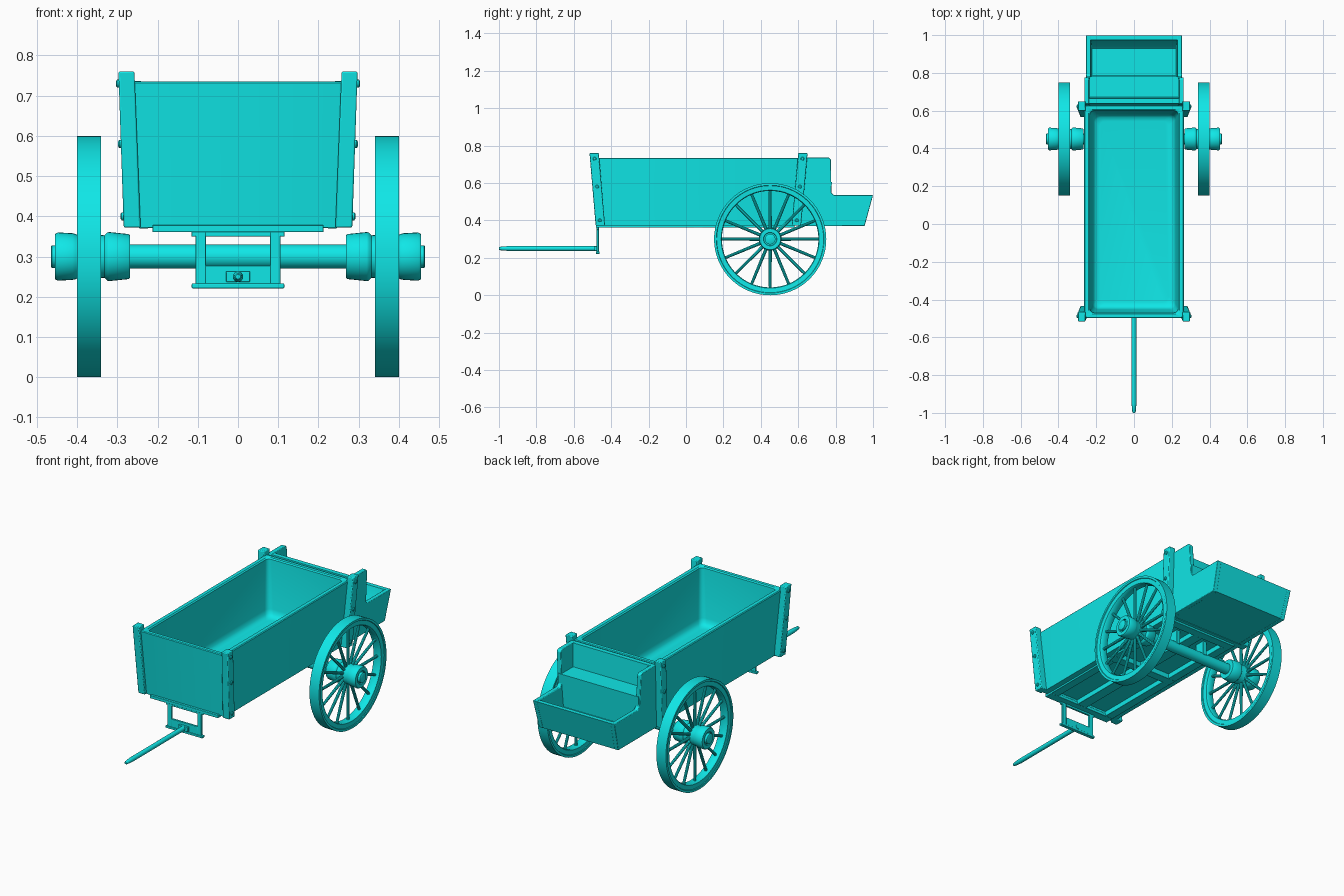
import bpy, bmesh, math
from mathutils import Matrix

if "Cube" in bpy.data.objects:
    bpy.data.objects.remove(bpy.data.objects["Cube"])

# single teal paint
paint = bpy.data.materials.new("teal_paint")
paint.diffuse_color = (0.005, 0.8, 0.8, 1)
paint.use_nodes = True
paint.node_tree.nodes["Principled BSDF"].inputs["Base Color"].default_value = paint.diffuse_color


def finish(name, bm, bevel=0.0):
    bmesh.ops.recalc_face_normals(bm, faces=bm.faces)
    me = bpy.data.meshes.new(name)
    bm.to_mesh(me)
    bm.free()
    me.materials.append(paint)
    ob = bpy.data.objects.new(name, me)
    bpy.context.collection.objects.link(ob)
    if bevel:
        m = ob.modifiers.new("bevel", 'BEVEL')
        m.width = bevel
        m.segments = 2
    bpy.ops.object.select_all(action='DESELECT')
    ob.select_set(True)
    bpy.context.view_layer.objects.active = ob
    bpy.ops.object.shade_smooth_by_angle(angle=math.radians(35))
    return ob


def loft(name, loops, closed=False):
    bm = bmesh.new()
    rings = [[bm.verts.new(p) for p in loop] for loop in loops]
    for a, b in zip(rings, rings[1:] + (rings[:1] if closed else [])):
        for i in range(len(a)):
            j = (i + 1) % len(a)
            bm.faces.new((a[i], a[j], b[j], b[i]))
    if not closed:
        bm.faces.new(rings[0])
        bm.faces.new(rings[-1])
    return finish(name, bm)


def rounded_ring(hx, y0, y1, z, r, n=5):
    pts = []
    for k, (cx, cy) in enumerate(((hx - r, y1 - r), (r - hx, y1 - r), (r - hx, y0 + r), (hx - r, y0 + r))):
        for i in range(n):
            a = (k + i / (n - 1)) * math.pi / 2
            pts.append((cx + r * math.cos(a), cy + r * math.sin(a), z))
    return pts


def lathe(name, profile, place, n=32, closed=False):
    """profile: (along, radius); place maps (along, u, v) to a point"""
    return loft(name, [[place(t, r * math.cos(2 * math.pi * i / n), r * math.sin(2 * math.pi * i / n))
                        for i in range(n)] for t, r in profile], closed)


def slab(name, profile, xa, xb, bevel=0.0):
    """side profile (y, z) spanned between two x functions of z"""
    bm = bmesh.new()
    a = [bm.verts.new((xa(z), y, z)) for y, z in profile]
    b = [bm.verts.new((xb(z), y, z)) for y, z in profile]
    bm.faces.new(a)
    bm.faces.new(b[::-1])
    for i in range(len(a)):
        j = (i + 1) % len(a)
        bm.faces.new((a[i], a[j], b[j], b[i]))
    return finish(name, bm, bevel)


def box(name, x0, x1, y0, y1, z0, z1, bevel=0.002):
    return slab(name, [(y0, z0), (y1, z0), (y1, z1), (y0, z1)], lambda z: x0, lambda z: x1, bevel)


# flared main body, open on top, recessed underneath
loft("cart_body", [
    rounded_ring(0.205, -0.435, 0.565, 0.39, 0.02),
    rounded_ring(0.21, -0.44, 0.57, 0.372, 0.02),
    rounded_ring(0.246, -0.468, 0.60, 0.372, 0.006),
    rounded_ring(0.264, -0.498, 0.628, 0.731, 0.012),
    rounded_ring(0.260, -0.494, 0.624, 0.735, 0.012),
    rounded_ring(0.240, -0.476, 0.606, 0.735, 0.02),
    rounded_ring(0.234, -0.470, 0.600, 0.729, 0.022),
    rounded_ring(0.220, -0.452, 0.583, 0.46, 0.03),
    rounded_ring(0.214, -0.446, 0.577, 0.437, 0.03),
    rounded_ring(0.202, -0.434, 0.565, 0.424, 0.03),
    rounded_ring(0.182, -0.414, 0.545, 0.42, 0.03)])


# rear footwell box with seat
def half_width(z):
    return 0.247 + (z - 0.37) * 0.045


slab("rear_seat_and_footwell", [(0.605, 0.371), (0.954, 0.371), (0.999, 0.534), (0.975, 0.534), (0.945, 0.42),
     (0.93, 0.405), (0.785, 0.405), (0.77, 0.42), (0.78, 0.605), (0.672, 0.605), (0.664, 0.735), (0.638, 0.735)],
     lambda z: -half_width(z) + 0.006, lambda z: half_width(z) - 0.006)
for s, side in ((-1, "left"), (1, "right")):
    slab("rear_box_side_" + side, [(0.603, 0.37), (0.955, 0.37), (1.0, 0.535), (0.79, 0.535),
         (0.777, 0.548), (0.775, 0.725), (0.765, 0.736), (0.636, 0.736)],
         lambda z: s * half_width(z), lambda z: s * (half_width(z) - 0.025), 0.003)

    # corner posts with bolts
    for end, yb, yt in (("front", -0.483, -0.516), ("rear", 0.565, 0.60)):
        slab(f"{end}_post_{side}", [(yb, 0.372), (yb + 0.05, 0.372), (yt + 0.05, 0.76), (yt, 0.76)],
             lambda z: s * (0.242 + (z - 0.37) * 0.04), lambda z: s * (0.284 + (z - 0.37) * 0.034), 0.004)
        for z in (0.73, 0.58, 0.40):
            y = yb + (yt - yb) * (z - 0.37) / 0.39 + 0.025
            x = 0.284 + (z - 0.37) * 0.034
            lathe(f"{end}_post_bolt_{side}", [(x - 0.004, 0.010), (x + 0.004, 0.010), (x + 0.007, 0.006)],
                  lambda t, u, v: (s * t, y + u, z + v), 12)

    # wheel: tyre and rim, hub, spokes
    def wheel_place(t, u, v):
        return (s * t, 0.45 + u, 0.30 + v)
    lathe("wheel_rim_" + side, [(0.34, 0.30), (0.40, 0.30), (0.40, 0.288), (0.396, 0.286), (0.394, 0.262),
          (0.388, 0.258), (0.352, 0.258), (0.346, 0.262), (0.344, 0.286), (0.34, 0.288)], wheel_place, 64, True)
    lathe("wheel_hub_" + side, [(0.268, 0.053), (0.273, 0.056), (0.32, 0.061), (0.325, 0.060), (0.332, 0.053),
          (0.40, 0.054), (0.403, 0.056), (0.412, 0.058), (0.448, 0.060), (0.455, 0.056), (0.455, 0.036),
          (0.448, 0.034), (0.448, 0.028), (0.463, 0.028), (0.465, 0.025)], wheel_place, 32)
    bm = bmesh.new()
    for i in range(16):
        rot = Matrix.Translation((s * 0.37, 0.45, 0.30)) @ Matrix.Rotation(i * math.pi / 8, 4, 'X')
        bmesh.ops.create_cone(bm, cap_ends=True, segments=10, radius1=0.009, radius2=0.0075, depth=0.22,
                              matrix=rot @ Matrix.Translation((0, 0, 0.155)))
    finish("wheel_spokes_" + side, bm)

    # underframe side rail, axle support, drawbar bracket upright
    for name, xa, xb, y0, y1, z0, z1 in (
            ("underframe_rail_", 0.165, 0.213, -0.445, 0.575, 0.362, 0.40),
            ("axle_support_", 0.08, 0.105, 0.42, 0.48, 0.31, 0.40),
            ("bracket_upright_", 0.08, 0.106, -0.478, -0.466, 0.225, 0.365),
            ("bracket_tab_", 0.08, 0.116, -0.478, -0.466, 0.35, 0.365)):
        a, b = sorted((s * xa, s * xb))
        box(name + side, a, b, y0, y1, z0, z1)

# axle
lathe("axle", [(-0.28, 0.03), (0.28, 0.03)], lambda t, u, v: (t, 0.45 + u, 0.30 + v), 32)

# underframe centre rail and crossbars
box("underframe_centre_rail", -0.03, 0.03, -0.445, 0.575, 0.362, 0.40)
for y, top in ((-0.482, 0.378), (0.04, 0.40), (0.53, 0.40)):
    box("underframe_crossbar", -0.213, 0.213, y, y + 0.05, 0.361, top)

# drawbar bracket and drawbar
box("bracket_top_bar", -0.082, 0.082, -0.478, -0.466, 0.35, 0.365)
box("bracket_bottom_bar", -0.082, 0.082, -0.478, -0.466, 0.225, 0.278)
box("bracket_lip", -0.115, 0.115, -0.482, -0.462, 0.221, 0.233)
box("drawbar_plate", -0.03, 0.03, -0.49, -0.47, 0.237, 0.263)
lathe("drawbar", [(-1.0, 0.006), (-0.995, 0.009), (-0.95, 0.013), (-0.465, 0.013)],
      lambda t, u, v: (u, t, 0.25 + v), 16)
